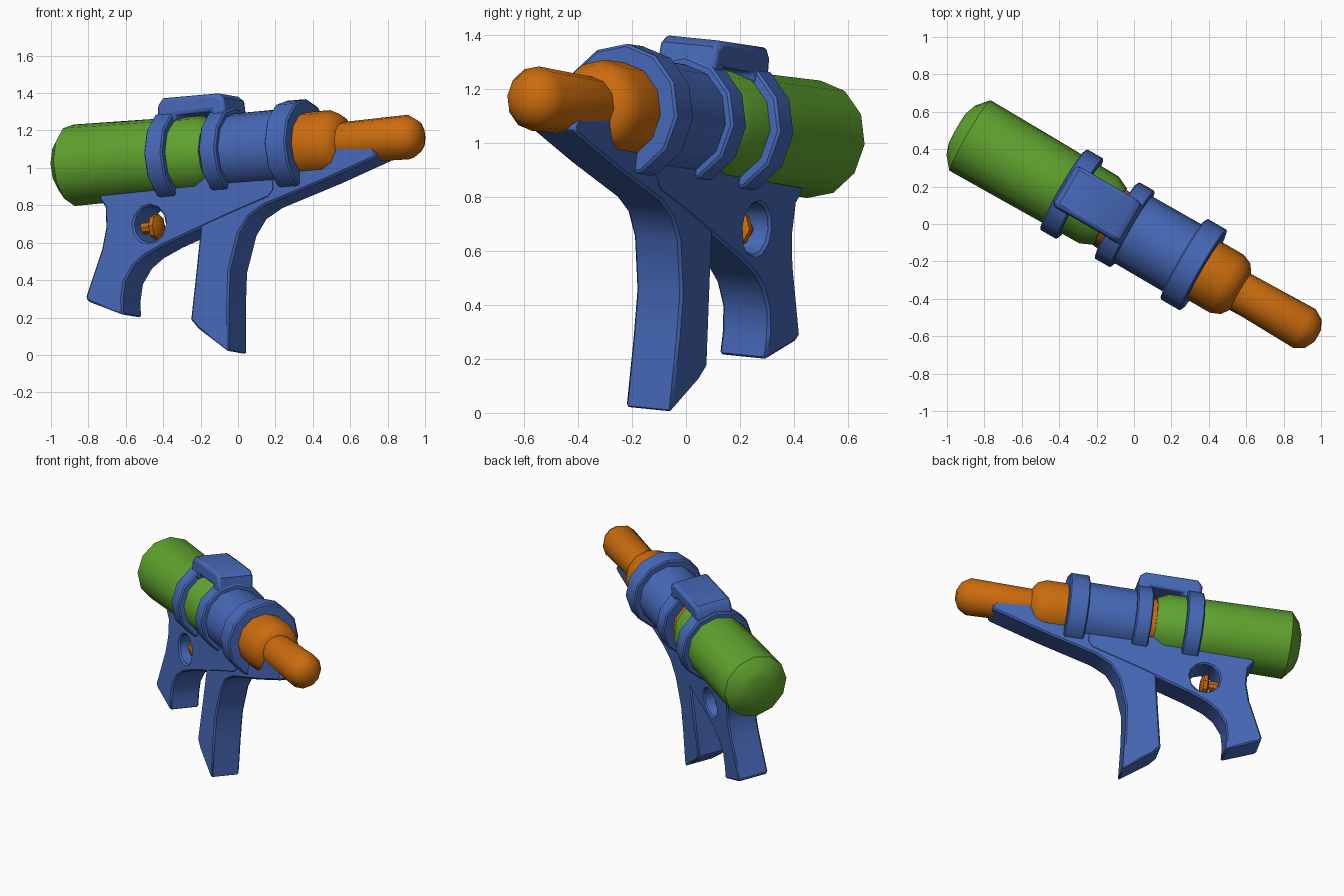
import bpy, bmesh, math
from mathutils import Matrix, Vector

if "Cube" in bpy.data.objects:
    bpy.data.objects.remove(bpy.data.objects["Cube"])

PITCH, ROLL, YAW = 0.073, math.radians(-5), math.radians(-30)
AXIS_Z = 1.095
POSE = (Matrix.Rotation(YAW, 4, 'Z') @ Matrix.Translation((0, -0.012, AXIS_Z))
        @ Matrix.Rotation(-PITCH, 4, 'Y') @ Matrix.Rotation(ROLL, 4, 'X'))
parts = []


def material(name, rgb):
    m = bpy.data.materials.new(name)
    m.diffuse_color = (*rgb, 1)
    m.use_nodes = True
    m.node_tree.nodes["Principled BSDF"].inputs["Base Color"].default_value = m.diffuse_color
    return m


BLUE = material("blue plastic", (0.062, 0.14, 0.48))
GREEN = material("green plastic", (0.115, 0.365, 0.028))
ORANGE = material("orange plastic", (0.60, 0.15, 0.004))


def finish(name, bm, mat, bevel=0, segs=1):
    bmesh.ops.recalc_face_normals(bm, faces=bm.faces)
    me = bpy.data.meshes.new(name)
    bm.to_mesh(me)
    bm.free()
    me.transform(POSE)
    me.materials.append(mat)
    ob = bpy.data.objects.new(name, me)
    bpy.context.collection.objects.link(ob)
    parts.append(ob)
    if bevel:
        mod = ob.modifiers.new("Bevel", 'BEVEL')
        mod.width, mod.segments = bevel, segs
        mod.limit_method, mod.angle_limit = 'ANGLE', math.radians(50)
    bpy.ops.object.select_all(action='DESELECT')
    ob.select_set(True)
    bpy.context.view_layer.objects.active = ob
    bpy.ops.object.shade_smooth_by_angle(angle=math.radians(38))
    return ob


def lathe(name, profile, mat, n=12, w=0.0):
    """Turn (along, radius) pairs about the barrel axis, capped at both ends."""
    bm = bmesh.new()
    rings = [[bm.verts.new((u, r * math.sin(2 * math.pi * i / n),
                            w + r * math.cos(2 * math.pi * i / n)))
              for i in range(n)] for u, r in profile]
    for a, b in zip(rings, rings[1:]):
        for i in range(n):
            j = (i + 1) % n
            bm.faces.new((a[i], a[j], b[j], b[i]))
    bm.faces.new(rings[0])
    bm.faces.new(rings[-1])
    return finish(name, bm, mat)


def local(s, z):
    """Level side-view point to tilted barrel frame."""
    d, c, k = z - AXIS_Z, math.cos(PITCH), math.sin(PITCH)
    return s * c + d * k, d * c - s * k


def prism(name, loops, half, mat, bevel=0.01, segs=1):
    """Side outline (plus optional hole outlines) given a width."""
    bm = bmesh.new()
    edges = []
    for loop in loops:
        vs = [bm.verts.new((u, -half, w)) for u, w in (local(*p) for p in loop)]
        edges += [bm.edges.new((vs[i - 1], vs[i])) for i in range(len(vs))]
    bmesh.ops.triangle_fill(bm, edges=edges, use_beauty=True)
    out = bmesh.ops.extrude_face_region(bm, geom=bm.faces[:])
    bmesh.ops.translate(bm, vec=(0, 2 * half, 0),
                        verts=[g for g in out['geom'] if isinstance(g, bmesh.types.BMVert)])
    return finish(name, bm, mat, bevel, segs)


# Tank and its cap
lathe("tank", [(-1.085, 0.10), (-1.065, 0.155), (-1.01, 0.219), (-0.6, 0.214),
               (-0.21, 0.208), (-0.14, 0.175)], GREEN)
lathe("tank_cap", [(-0.17, 0.165), (-0.08, 0.165)], ORANGE)

# Barrel
lathe("barrel", [(-0.09, 0.205), (0.36, 0.208)], BLUE)


# Collars
def collar(name, a, b, r):
    lathe(name, [(a, r - 0.01), (a + 0.008, r), (b - 0.008, r), (b, r - 0.01)], BLUE)


collar("tank_collar", -0.435, -0.325, 0.25)
collar("rear_collar", -0.105, 0.0, 0.237)
collar("front_collar", 0.31, 0.44, 0.25)

# Nozzle
lathe("nozzle_base", [(0.42, 0.18), (0.58, 0.18), (0.635, 0.157), (0.67, 0.105)], ORANGE)
lathe("nozzle", [(0.64, 0.11), (1.06, 0.12), (1.115, 0.088), (1.14, 0.04)], ORANGE)

# Bridge sitting over the tank and rear collar
prism("top_bridge", [[(-0.437, 1.24), (-0.437, 1.335), (-0.41, 1.372), (-0.07, 1.398),
                      (-0.035, 1.375), (-0.01, 1.25), (-0.10, 1.25), (-0.105, 1.30),
                      (-0.325, 1.28), (-0.325, 1.24)]], 0.125, BLUE, 0.035, 2)

# Rear grip and trigger housing, with the trigger hole cut through
hole = [(-0.465 + 0.098 * math.cos(i * math.pi / 6), 0.697 + 0.098 * math.sin(i * math.pi / 6))
        for i in range(12)]
prism("rear_grip_body", [[(-0.785, 0.835), (-0.745, 0.79), (-0.735, 0.68), (-0.755, 0.56),
                          (-0.842, 0.30), (-0.82, 0.28), (-0.605, 0.21), (-0.612, 0.30),
                          (-0.602, 0.39), (-0.55, 0.475), (-0.48, 0.53), (-0.37, 0.585),
                          (0.0, 0.735), (0.26, 0.835), (0.30, 0.885), (0.29, 0.98),
                          (-0.5, 0.94), (-0.76, 0.90)], hole], 0.102, BLUE)

# Front grip running up into the cradle under the nozzle
prism("front_grip", [[(-0.152, 0.66), (-0.166, 0.45), (-0.186, 0.185), (-0.135, 0.135),
                      (0.057, 0.012), (0.044, 0.27), (0.042, 0.45), (0.09, 0.65),
                      (0.148, 0.74), (0.245, 0.80), (0.60, 0.93), (0.90, 1.05),
                      (0.92, 1.07), (0.86, 1.14), (0.62, 1.13), (0.40, 1.04),
                      (0.2, 1.0), (-0.14, 0.95)]], 0.099, BLUE)

# Trigger
u, w = local(-0.48, 0.69)
lathe("trigger_stem", [(u - 0.10, 0.032), (u, 0.032)], ORANGE, 8, w)
lathe("trigger_head", [(u - 0.02, 0.05), (u - 0.01, 0.07), (u + 0.015, 0.07), (u + 0.03, 0.035)],
      ORANGE, 8, w)

# Centre the model and stand it on the floor
pts = [v.co for ob in parts for v in ob.data.vertices]
lo = Vector([min(p[i] for p in pts) for i in range(3)])
hi = Vector([max(p[i] for p in pts) for i in range(3)])
shift = Vector((-(lo.x + hi.x) / 2, -(lo.y + hi.y) / 2, -lo.z))
for ob in parts:
    ob.data.transform(Matrix.Translation(shift))
